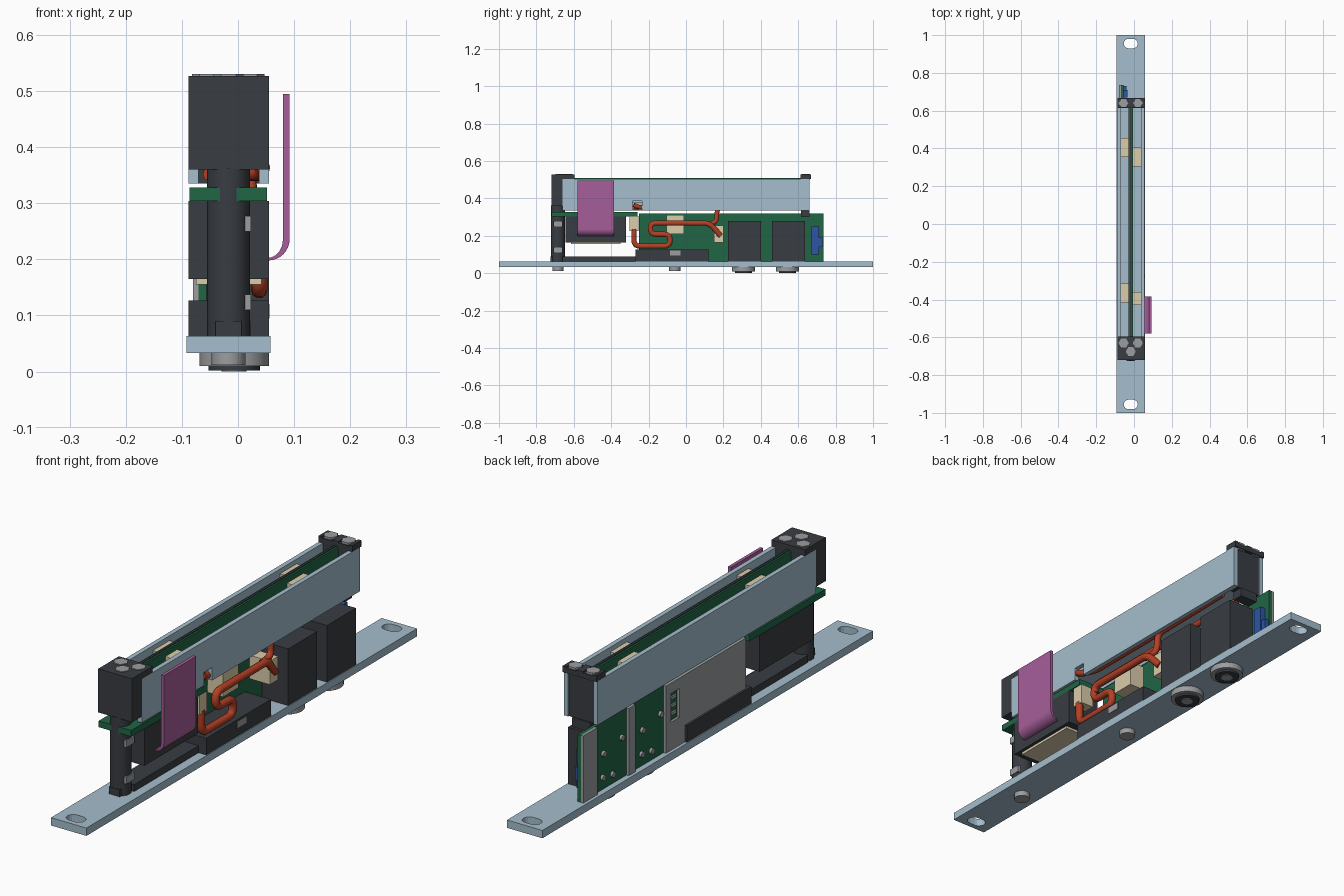
import bpy, bmesh, math
from mathutils import Vector

cube = bpy.data.objects.get("Cube")
if cube:
    bpy.data.objects.remove(cube, do_unlink=True)


def material(name, rgb):
    m = bpy.data.materials.new(name)
    m.use_nodes = True
    m.diffuse_color = (*rgb, 1)
    m.node_tree.nodes["Principled BSDF"].inputs["Base Color"].default_value = (*rgb, 1)
    return m


ALLOY = material("pale blue alloy", (.376, .515, .61))
DARK = material("charcoal plastic", (.04, .045, .054))
GREEN = material("board green", (.015, .133, .061))
RED = material("wire red", (.456, .051, .019))
PINK = material("ribbon pink", (.386, .114, .328))
BEIGE = material("connector beige", (.708, .61, .402))
GREY = material("steel grey", (.33, .34, .35))
BLUE = material("switch blue", (.026, .091, .376))


def finish(name, bm, mat):
    bmesh.ops.recalc_face_normals(bm, faces=bm.faces)
    me = bpy.data.meshes.new(name)
    bm.to_mesh(me)
    bm.free()
    me.materials.append(mat)
    ob = bpy.data.objects.new(name, me)
    bpy.context.collection.objects.link(ob)
    return ob


def box(name, x, y, z, mat):
    bm = bmesh.new()
    bmesh.ops.create_cube(bm, size=1)
    for v in bm.verts:
        v.co = Vector([(r[0] + r[1]) / 2 + c * (r[1] - r[0]) for c, r in zip(v.co, (x, y, z))])
    return finish(name, bm, mat)


def prism(name, pts, axis, lo, hi, mat):
    """Extrude a closed outline along one axis."""
    def place(p, d):
        q = list(p)
        q.insert(axis, d)
        return q
    bm = bmesh.new()
    face = bm.faces.new([bm.verts.new(place(p, lo)) for p in pts])
    new = bmesh.ops.extrude_face_region(bm, geom=[face])["geom"]
    shift = [0, 0, 0]
    shift[axis] = hi - lo
    bmesh.ops.translate(bm, vec=shift, verts=[g for g in new if isinstance(g, bmesh.types.BMVert)])
    return finish(name, bm, mat)


def cyl(name, a, b, r, axis, lo, hi, mat, n=24):
    pts = [(a + r * math.cos(2 * math.pi * i / n), b + r * math.sin(2 * math.pi * i / n)) for i in range(n)]
    ob = prism(name, pts, axis, lo, hi, mat)
    if n > 8:
        smooth(ob)
    return ob


def smooth(ob):
    bpy.ops.object.select_all(action='DESELECT')
    ob.select_set(True)
    bpy.context.view_layer.objects.active = ob
    bpy.ops.object.shade_smooth_by_angle(angle=math.radians(35))


def wire(name, pts, r=.0125):
    """Round tube through points, with its corners filleted."""
    pts = [Vector(p) for p in pts]
    path = [pts[0]]
    for a, b, c in zip(pts, pts[1:], pts[2:]):
        d = min(.032, (a - b).length * .49, (c - b).length * .49)
        s, e = b + (a - b).normalized() * d, b + (c - b).normalized() * d
        for i in range(6):
            t = i / 5
            path.append(s * (1 - t) ** 2 + b * 2 * t * (1 - t) + e * t * t)
    path.append(pts[-1])
    cu = bpy.data.curves.new(name, 'CURVE')
    cu.dimensions = '3D'
    cu.bevel_depth = r
    cu.bevel_resolution = 3
    cu.use_fill_caps = True
    sp = cu.splines.new('POLY')
    sp.points.add(len(path) - 1)
    for p, q in zip(sp.points, path):
        p.co = (*q, 1)
    cu.materials.append(RED)
    bpy.context.collection.objects.link(bpy.data.objects.new(name, cu))


CX = -.017          # centre line of the unit
WIDE = (-.088, .055)
INNER = (-.07, .037)

# Base plate with a mounting slot at each end
base = box("base_plate", (-.092, .058), (-1, 1), (.033, .063), ALLOY)
for s in (-1, 1):
    slot = [(CX + sx * .012 + .025 * math.cos(t), s * .955 + .025 * math.sin(t))
            for sx, start in ((1, -math.pi / 2), (-1, math.pi / 2))
            for t in [start + math.pi * i / 8 for i in range(9)]]
    cutter = prism("slot_cutter", slot, 2, 0, .1, ALLOY)
    cutter.hide_render = True
    cutter.hide_set(True)
    mod = base.modifiers.new("slot", 'BOOLEAN')
    mod.object = cutter
    mod.solver = 'EXACT'
bpy.context.view_layer.objects.active = base
base.select_set(True)
for mod in list(base.modifiers):
    bpy.ops.object.modifier_apply(modifier=mod.name)
for ob in [o for o in bpy.data.objects if o.name.startswith("slot_cutter")]:
    bpy.data.objects.remove(ob, do_unlink=True)

# Upper rails, the right one notched for the wires, and the tray between them
plain = [(-.66, .335), (.66, .335), (.66, .503), (-.66, .503)]
notch = [(-.285, .335), (-.285, .385), (-.235, .385), (-.235, .335)]
prism("rail_right", plain, 0, -.088, -.07, ALLOY)
prism("rail_left", plain[:1] + notch + plain[1:], 0, .037, .055, ALLOY)
box("rail_tray", INNER, (-.655, .615), (.375, .39), ALLOY)
box("sensor_board", (-.028, -.006), (-.595, .615), (.385, .506), GREEN)
box("sensor_pins", (-.021, -.013), (-.595, .615), (.5, .509), DARK)
for x0, y0 in ((-.072, .355), (-.006, .305), (-.072, -.415), (-.006, -.43)):
    box("sensor_connector", (x0, x0 + .043), (y0, y0 + (.07 if y0 < -.42 else .1)), (.42, .485), BEIGE)

# End blocks
box("front_block", WIDE, (-.72, -.66), (.36, .527), DARK)
box("front_block_core", INNER, (-.66, -.595), (.36, .527), DARK)
box("front_block_cap", WIDE, (-.66, -.595), (.503, .527), DARK)
box("back_block_core", INNER, (.615, .655), (.335, .51), DARK)
box("back_block_foot", (-.055, .02), (.615, .66), (.3, .336), DARK)
box("back_cap", WIDE, (.613, .667), (.503, .522), DARK)
for x0, x1 in ((-.088, -.076), (-.03, -.004), (.042, .055)):
    box("back_cap_rib", (x0, x1), (.613, .667), (.522, .527), DARK)
for x, y in ((-.055, .64), (.02, .64), (-.055, -.63), (.02, -.63), (CX, -.675)):
    cyl("hex_bolt", x, y, .027, 2, .5, .53, GREY, 6)

# Front post with side nuts
cyl("front_post", CX, -.685, .038, 2, .063, .362, DARK, 16)
box("post_foot", (-.04, .006), (-.724, -.69), (.063, .09), DARK)
for z in (.11, .25):
    box("post_nut", (.004, .023), (-.708, -.66), (z, z + .027), GREY)

# Lower cover
box("lower_bar", (-.055, .022), (-.66, -.26), (.063, .09), DARK)
box("lower_cover", WIDE, (-.27, .12), (.063, .127), DARK)
box("cover_nut", (.045, .0565), (-.085, -.03), (.095, .12), GREY)

# Horizontal board with its display module
box("front_board", (-.086, .052), (-.72, -.26), (.304, .328), GREEN)
box("display_module", WIDE, (-.645, -.32), (.165, .304), DARK)
box("display_pad", (-.075, .042), (-.615, -.35), (.155, .165), BEIGE)
box("front_connector", (-.01, .048), (-.302, -.255), (.225, .305), BEIGE)

# Vertical main board, its jacks and connectors
box("main_board", (-.07, -.056), (-.25, .735), (.063, .32), GREEN)
for y in (.3125, .5475):
    box("jack_body", (-.056, .055), (y - .0875, y + .0875), (.063, .28), DARK)
    cyl("jack_nut", -.007, y - .005, .062, 2, .01, .034, GREY, 32)
    cyl("jack_ring", -.007, y - .005, .046, 2, .002, .011, DARK, 32)
    cyl("jack_socket", -.007, y - .005, .022, 2, 0, .004, GREY, 16)
    for dy, z in ((.055, .2), (-.055, .22), (0, .1), (.06, .11)):
        cyl("jack_peg", y + dy, z, .011, 0, -.08, -.069, GREY, 12)
box("board_connector_tall", (-.056, .01), (-.105, -.01), (.21, .31), BEIGE)
box("board_connector_small", (-.056, .03), (.15, .2), (.165, .255), BEIGE)
box("switch_block", (-.056, -.034), (.67, .71), (.1, .25), BLUE)
box("switch_lever", (-.056, -.04), (.7, .73), (.14, .19), BLUE)

# Shield plate strips that leave the board open behind the jacks
for y0, y1, z0, z1 in ((.65, .735, .063, .32), (.42, .46, .063, .32), (.205, .235, .063, .32),
                       (.155, .205, .063, .17), (.155, .205, .28, .32), (-.25, .155, .063, .32)):
    box("shield_plate", (-.08, -.07), (y0, y1), (z0, z1), GREY)
for z in (.19, .22, .25):
    box("shield_pin", (-.076, -.069), (.165, .195), (z, z + .012), GREY)

# Red wires
wx = .038
wire("wire_loop", [(wx, -.278, .235), (wx, -.278, .145), (wx, -.085, .145), (wx, -.085, .208),
                   (wx, -.19, .208), (wx, -.19, .268), (wx, .125, .268), (.025, .185, .2)], .0145)
wire("wire_riser", [(.03, .1, .268), (.025, .165, .268), (.02, .165, .35), (.02, .55, .355)])
wire("wire_front", [(.045, -.28, .365), (.042, -.25, .352), (.02, -.2, .352), (.02, .17, .352)])
wire("wire_inner", [(-.05, -.28, .352), (-.05, .55, .352)])

# Ribbon cable, flat above and curling inward below
arc = [i * math.pi / 16 for i in range(9)]
outer = [(.054 + .038 * math.sin(t), .236 - .038 * math.cos(t)) for t in arc]
inner = [(.054 + .026 * math.sin(t), .236 - .033 * math.cos(t)) for t in reversed(arc)]
smooth(prism("ribbon_cable", outer + [(.092, .495), (.08, .495)] + inner, 1, -.58, -.385, PINK))

# Screws under the base
for y in (-.685, -.06):
    cyl("base_screw", CX, y, .03, 2, .012, .034, GREY, 16)
